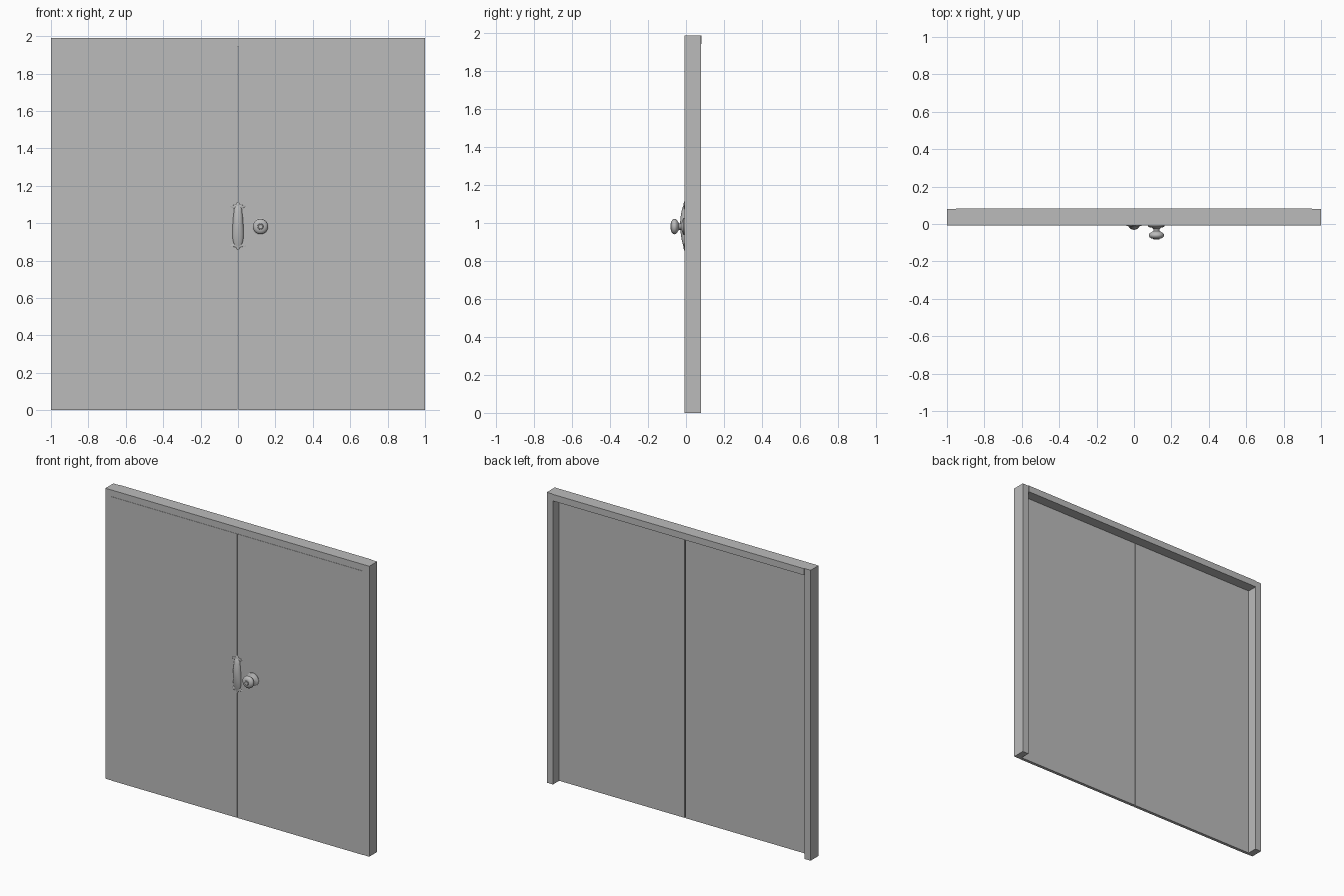
import bpy, bmesh, math
from mathutils import Vector

if "Cube" in bpy.data.objects:
    bpy.data.objects.remove(bpy.data.objects["Cube"])

grey = bpy.data.materials.new("plain grey")
grey.diffuse_color = (0.5, 0.5, 0.5, 1)
grey.use_nodes = True
grey.node_tree.nodes["Principled BSDF"].inputs["Base Color"].default_value = grey.diffuse_color


def finish(bm, name, smooth=False):
    bmesh.ops.recalc_face_normals(bm, faces=bm.faces)
    me = bpy.data.meshes.new(name)
    bm.to_mesh(me)
    bm.free()
    me.materials.append(grey)
    ob = bpy.data.objects.new(name, me)
    bpy.context.collection.objects.link(ob)
    if smooth:
        bpy.ops.object.select_all(action='DESELECT')
        ob.select_set(True)
        bpy.context.view_layer.objects.active = ob
        bpy.ops.object.shade_smooth_by_angle(angle=math.radians(35))
    return ob


def box(name, lo, hi):
    bm = bmesh.new()
    bmesh.ops.create_cube(bm, size=1)
    lo, hi = Vector(lo), Vector(hi)
    for v in bm.verts:
        v.co = (lo + hi) / 2 + v.co * (hi - lo)
    return finish(bm, name)


def loft(name, rings):
    """Skin a list of closed rings of points and cap both ends."""
    bm = bmesh.new()
    loops = [[bm.verts.new(p) for p in ring] for ring in rings]
    n = len(loops[0])
    for a, b in zip(loops, loops[1:]):
        for i in range(n):
            j = (i + 1) % n
            bm.faces.new((a[i], a[j], b[j], b[i]))
    bm.faces.new(loops[0])
    bm.faces.new(loops[-1])
    return finish(bm, name, True)


FRONT, TOP = -0.007, 1.99

# frame and door leaves
for side, s in (("left", -1), ("right", 1)):
    x = sorted((s * 0.953, s * 1.0))
    box(side + "_jamb", (x[0], FRONT, 0), (x[1], 0.079, TOP))
    x = sorted((s * 0.003, s * 0.953))
    box(side + "_door", (x[0], FRONT - 0.002, 0), (x[1], 0.012, 1.945))
box("header", (-0.953, FRONT, 1.945), (0.953, 0.083, TOP))

# turned knob: distance in front of the door, radius
KX, KZ, SEG = 0.12, 0.982, 32
profile = [(0, 0.044), (0.004, 0.044), (0.008, 0.038), (0.011, 0.024),
           (0.018, 0.017), (0.028, 0.017), (0.034, 0.026), (0.041, 0.037),
           (0.049, 0.041), (0.057, 0.040), (0.064, 0.034), (0.069, 0.025),
           (0.070, 0.016), (0.073, 0.015), (0.074, 0.011), (0.072, 0.008),
           (0.072, 0.003)]
loft("knob", [[(KX + r * math.cos(2 * math.pi * i / SEG), FRONT - 0.002 - d,
                KZ + r * math.sin(2 * math.pi * i / SEG)) for i in range(SEG)]
              for d, r in profile])


def half_round(z, w, out, n=10):
    # half-ellipse section standing on the door face
    return [(w * math.cos(math.pi * i / n),
             FRONT - 0.001 - out * math.sin(math.pi * i / n), z)
            for i in range(n + 1)]


# bowed pull handle across the seam: height, half width, projection
stations = [(0.87, 0.012, 0.004), (0.885, 0.02, 0.008), (0.91, 0.028, 0.014),
            (0.94, 0.03, 0.019), (0.97, 0.03, 0.022), (1.00, 0.028, 0.023),
            (1.03, 0.026, 0.021), (1.06, 0.022, 0.016), (1.08, 0.02, 0.011),
            (1.095, 0.012, 0.004)]
loft("pull_handle", [half_round(*s) for s in stations])

# flared end plates with small pointed tips
for name, z0, s in (("upper_end_plate", 1.08, 1), ("lower_end_plate", 0.89, -1)):
    shape = [(-0.012, 0.016, 0.004), (0.0, 0.026, 0.005), (0.008, 0.042, 0.005),
             (0.014, 0.04, 0.005), (0.018, 0.012, 0.005), (0.025, 0.009, 0.004),
             (0.034, 0.002, 0.002)]
    loft(name, [half_round(z0 + s * d, w, o) for d, w, o in shape])
